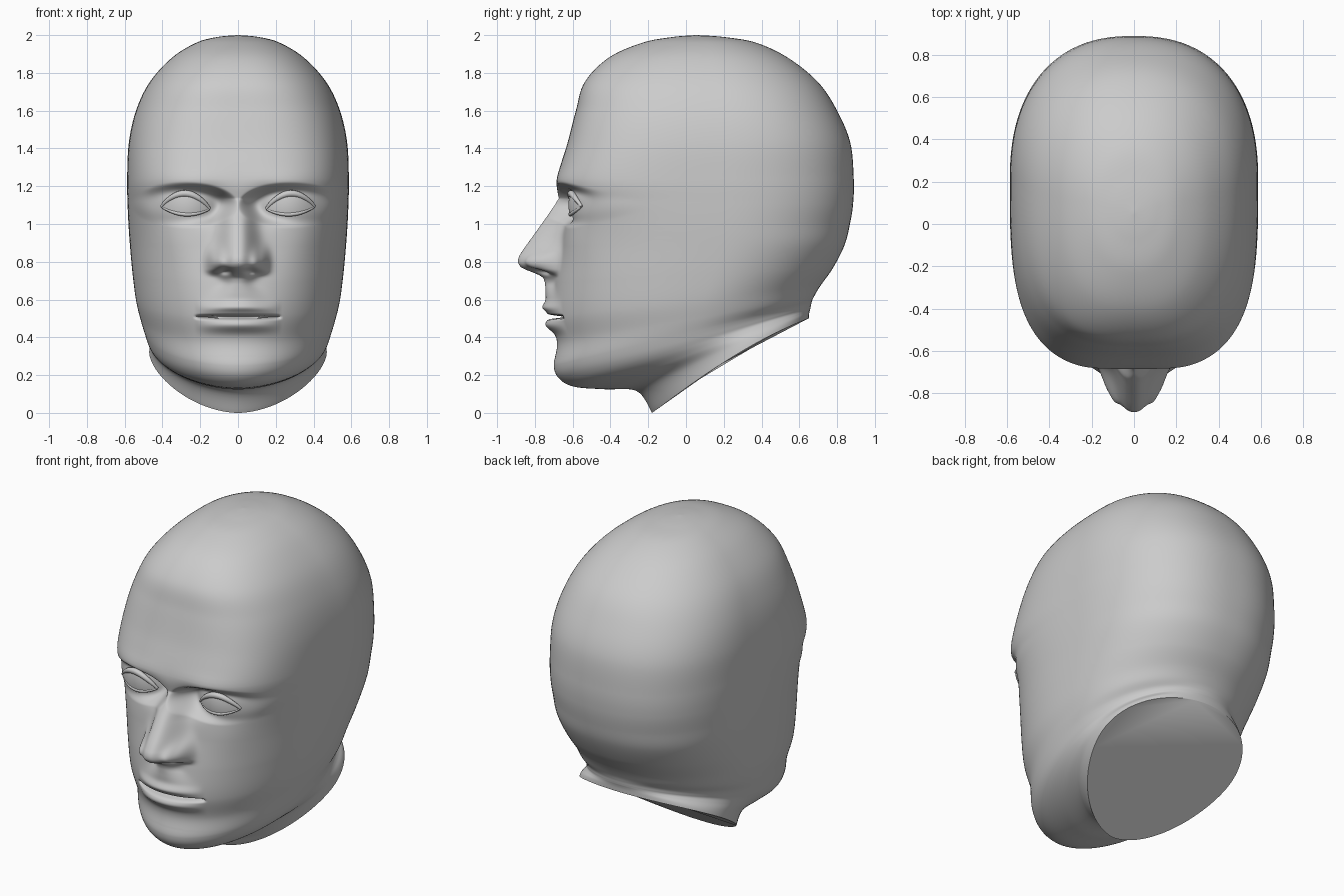
import bpy, bmesh
from math import sin, cos, pi, exp

if "Cube" in bpy.data.objects:
    bpy.data.objects.remove(bpy.data.objects["Cube"])

# Head stations, crown to neck: front y, front z, back y, back z, half width, front roundness, back roundness
STATIONS = [
    (.05, 2.0, .06, 2.0, .004, 2.1, 2.1),
    (-.07, 1.99, .20, 1.99, .11, 2.2, 2.1),
    (-.23, 1.96, .37, 1.96, .22, 2.3, 2.1),
    (-.41, 1.88, .54, 1.88, .35, 2.5, 2.2),
    (-.537, 1.75, .70, 1.75, .468, 2.7, 2.2),
    (-.583, 1.60, .80, 1.60, .54, 2.9, 2.25),
    (-.627, 1.43, .87, 1.43, .578, 3.1, 2.3),
    (-.682, 1.24, .888, 1.24, .587, 3.2, 2.35),
    (-.672, 1.12, .885, 1.11, .585, 3.0, 2.35),
    (-.657, 1.00, .868, 1.00, .58, 2.8, 2.3),
    (-.665, .88, .84, .89, .572, 2.6, 2.3),
    (-.695, .69, .78, .77, .558, 2.4, 2.2),
    (-.70, .51, .71, .67, .54, 2.25, 2.1),
    (-.68, .37, .675, .61, .517, 2.1, 2.1),
    (-.70, .25, .664, .58, .495, 2.0, 2.0),
    (-.67, .18, .66, .56, .481, 1.95, 2.0),
    (-.59, .138, .658, .55, .472, 1.9, 2.0),
    (-.43, .125, .655, .54, .466, 1.85, 2.0),
    (-.26, .115, .652, .525, .466, 1.8, 2.0),
    (-.18, .00, .65, .50, .47, 1.75, 2.0),
]
RIDGE = [(1.24, -.67), (1.15, -.665), (1.05, -.73), (.95, -.80), (.87, -.858), (.82, -.89),
         (.78, -.888), (.755, -.85), (.73, -.765), (.70, -.745), (.62, -.735), (.57, -.72), (.5, -.68)]
NOSE_W = [(1.2, .09), (1.0, .08), (.9, .095), (.8, .105), (.74, .1), (.69, .06), (.6, .12)]


def lerp_keys(keys, z):
    for (z0, v0), (z1, v1) in zip(keys, keys[1:]):
        if z0 >= z >= z1:
            return v0 + (v1 - v0) * (z0 - z) / (z0 - z1)
    return keys[0][1] if z > keys[0][0] else keys[-1][1]


def soft_keys(keys, z):
    return sum(lerp_keys(keys, z + d) for d in (-.016, -.008, 0, .008, .016)) / 5


def catmull(p0, p1, p2, p3, t):
    return [.5 * (2 * b + (c - a) * t + (2 * a - 5 * b + 4 * c - d) * t * t
                  + (3 * b - a - 3 * c + d) * t ** 3) for a, b, c, d in zip(p0, p1, p2, p3)]


def bump(x, z, cx, cz, sx, sz):
    return exp(-((x - cx) / sx) ** 2 - ((z - cz) / sz) ** 2)


def smooth(a, b, v):
    t = max(0, min(1, (v - a) / (b - a)))
    return t * t * (3 - 2 * t)


def eye_y(x, z):
    return -.62 + 3 * (x - .26) ** 2 + 2 * (z - 1.1) ** 2


def face(x, y, z, front):
    """Depth of the skin once the facial features are added."""
    x = abs(x)
    if not .3 < z < 1.4 or x > .56:
        return y
    # brow, eye sockets, cheekbones
    y -= .008 * bump(x, z, .25, 1.235, .17, .045)
    y += .055 * bump(x, z, .15, 1.09, .075, .075)
    y += .018 * bump(x, z, .28, 1.08, .15, .09)
    y -= .012 * bump(x, z, .36, .90, .14, .12)
    d = (((x - .28) / .15) ** 2 + ((z - 1.1) / .065) ** 2) ** .5
    k = 1 - smooth(.95, 1.9, d)
    y += (eye_y(x, z) + .012 - y) * k
    # nose ridge, wings, nostrils
    lift = min(0, soft_keys(RIDGE, z) - front) * smooth(.5, .56, z) * (1 - smooth(1.18, 1.26, z))
    y += lift * exp(-(x / soft_keys(NOSE_W, z)) ** 2.6)
    y -= .075 * exp(-(abs(x - .115) / .045) ** 2.6 - ((z - .80) / .065) ** 2) * smooth(.715, .76, z)
    y += .05 * bump(x, z, .07, .75, .034, .016)
    # lips and mouth line
    w = max(0, 1 - (x / .225) ** 2)
    y -= .015 * bump(x, z, 0, .53, .2, .12)
    y -= .034 * w * bump(0, z, 0, .553, 1, .032)
    y -= .038 * w * bump(0, z, 0, .465, 1, .036)
    y += .085 * w ** .5 * bump(0, z, 0, .508, 1, .008)
    return y


def add_mesh(name, bm):
    bmesh.ops.recalc_face_normals(bm, faces=bm.faces)
    me = bpy.data.meshes.new(name)
    bm.to_mesh(me)
    bm.free()
    ob = bpy.data.objects.new(name, me)
    bpy.context.collection.objects.link(ob)
    bpy.ops.object.select_all(action='DESELECT')
    ob.select_set(True)
    bpy.context.view_layer.objects.active = ob
    bpy.ops.object.shade_smooth_by_angle(angle=1.1)
    return ob


# Head: lofted rings, tilted towards the neck, denser over the face
rows = []
for i in range(len(STATIONS) - 1):
    p = [STATIONS[max(0, min(len(STATIONS) - 1, i + k))] for k in (-1, 0, 1, 2)]
    span = abs(p[1][1] - p[2][1])
    n = max(6, int(span / .0055)) if .3 < p[1][1] < 1.3 else 8
    rows += [catmull(*p, k / n) for k in range(n)]
rows.append(list(STATIONS[-1]))

N = 105
bm = bmesh.new()
rings = []
for fy, fz, by, bz, w, nf, nb in rows:
    my, mz = fy + (by - fy) * .56, fz + (bz - fz) * .56
    ring = []
    for j in range(-N, N):
        u = j / N
        a = pi * (.36 * u + .64 * u ** 3)
        c, s = cos(a), sin(a)
        e = nf if c > 0 else nb
        r = (abs(c) ** e + abs(s) ** e) ** (-1 / e)
        ey, ez = (fy, fz) if c > 0 else (by, bz)
        x, y, z = w * r * s, my + (ey - my) * r * abs(c), mz + (ez - mz) * r * abs(c)
        z += .04 * s * s * (1 - smooth(0, .2, fz))  # neck edge bows up at the sides
        if c > 0:
            y = face(x, y, z, fy) if fz > .26 else y
        ring.append(bm.verts.new((x, y, z)))
    rings.append(ring)
for r0, r1 in zip(rings, rings[1:]):
    for j in range(2 * N):
        k = (j + 1) % (2 * N)
        bm.faces.new((r0[j], r0[k], r1[k], r1[j]))
bm.faces.new(rings[0])
bm.faces.new(rings[-1])
add_mesh("head", bm)


# Eyes: almond-shaped patches with rolled eyelids
def almond(t, v):
    x = .15 + .255 * t
    arc = sin(pi * t) ** .8
    z = 1.08 + .012 * t + arc * (-.035 + .10 * v)
    return x, eye_y(x, z), z


for side, label in ((1, "left"), (-1, "right")):
    bm = bmesh.new()
    grid = [[bm.verts.new((side * x, y - .002, z)) for x, y, z in
             (almond(i / 24, j / 10) for j in range(11))] for i in range(25)]
    for g0, g1 in zip(grid, grid[1:]):
        for j in range(10):
            bm.faces.new((g0[j], g1[j], g1[j + 1], g0[j + 1]))
    bmesh.ops.remove_doubles(bm, verts=bm.verts, dist=1e-5)
    add_mesh(label + "_eye", bm)
    for v, lid, rad in ((1.1, "upper", .018), (0, "lower", .011)):
        cu = bpy.data.curves.new(f"{label}_{lid}_eyelid", 'CURVE')
        cu.dimensions = '3D'
        cu.bevel_depth = rad
        cu.bevel_resolution = 3
        cu.use_fill_caps = True
        sp = cu.splines.new('POLY')
        sp.points.add(24)
        for i, pt in enumerate(sp.points):
            x, y, z = almond(i / 24, v)
            pt.co = (side * x, y + .003, z, 1)
            pt.radius = .45 + .55 * sin(pi * i / 24)
        sp.use_smooth = True
        bpy.context.collection.objects.link(bpy.data.objects.new(cu.name, cu))
